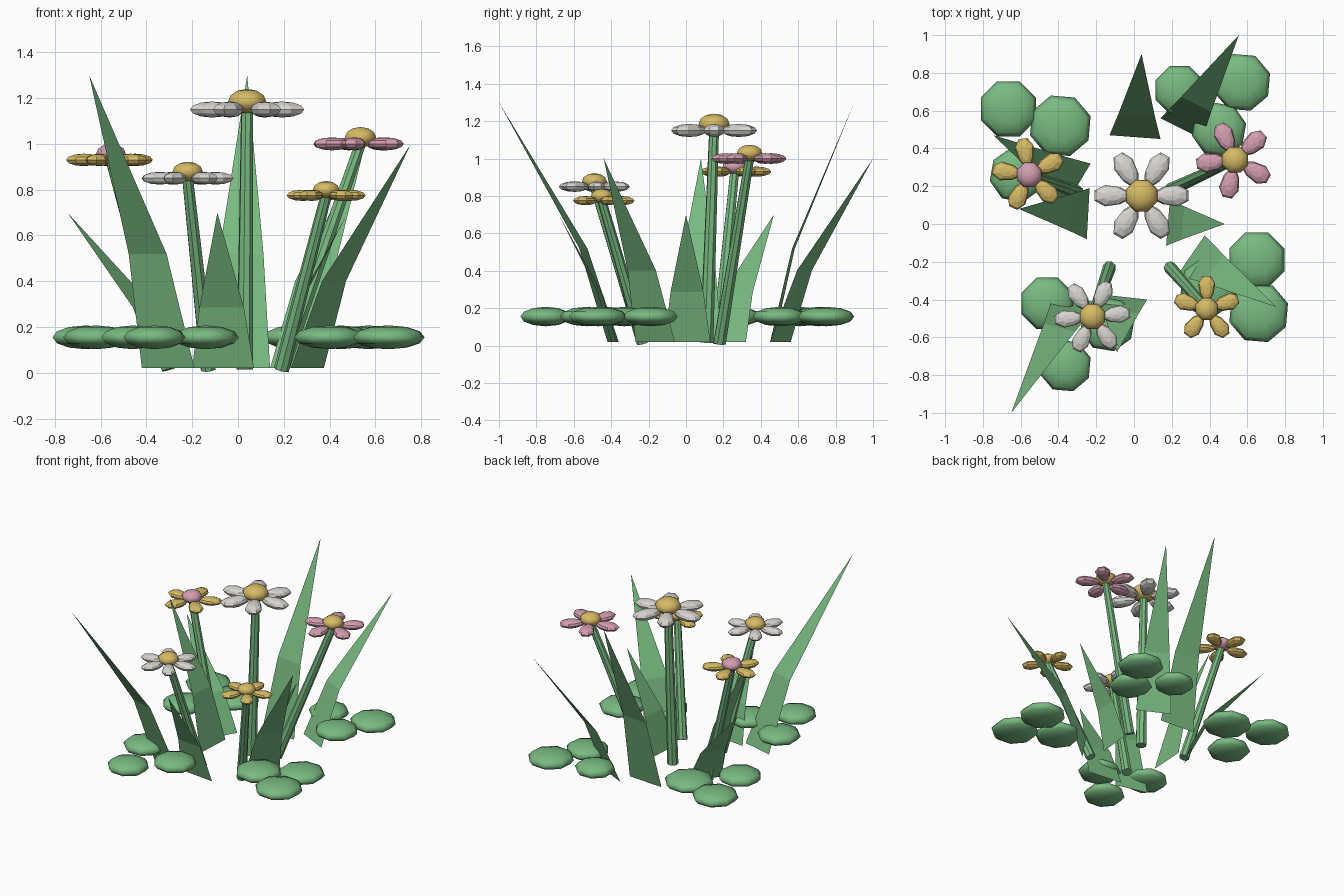
import bpy, bmesh, math
from mathutils import Vector, Matrix

if "Cube" in bpy.data.objects:
    bpy.data.objects.remove(bpy.data.objects["Cube"], do_unlink=True)


def material(name, rgb):
    m = bpy.data.materials.new(name)
    m.use_nodes = True
    m.diffuse_color = (*rgb, 1)
    bsdf = next(n for n in m.node_tree.nodes if n.type == 'BSDF_PRINCIPLED')
    bsdf.inputs["Base Color"].default_value = (*rgb, 1)
    return m


GREEN = material("leaf green", (0.19, 0.49, 0.22))
YELLOW = material("warm yellow", (0.67, 0.49, 0.13))
PINK = material("soft pink", (0.66, 0.34, 0.44))
WHITE = material("petal white", (0.68, 0.66, 0.63))


def finish(bm, name, mat, smooth=False):
    mesh = bpy.data.meshes.new(name)
    bm.to_mesh(mesh)
    bm.free()
    mesh.materials.append(mat)
    for p in mesh.polygons:
        p.use_smooth = smooth
    obj = bpy.data.objects.new(name, mesh)
    bpy.context.collection.objects.link(obj)
    return obj


def add_ball(bm, centre, size, turn=0.0, taper=0.0):
    """Low-poly squashed ball; taper widens it towards its own +x end."""
    ball = bmesh.ops.create_uvsphere(bm, u_segments=8, v_segments=6, radius=1)
    verts = ball["verts"]
    bmesh.ops.rotate(bm, verts=verts, matrix=Matrix.Rotation(math.pi / 8, 3, 'Z'))
    for v in verts:
        v.co.y *= 1 + taper * v.co.x
        v.co = Vector([a * b for a, b in zip(v.co, size)])
    place = Matrix.Translation(centre) @ Matrix.Rotation(turn, 4, 'Z')
    bmesh.ops.transform(bm, matrix=place, verts=verts)


def stem(base, top, radius):
    axis = top - base
    bm = bmesh.new()
    place = Matrix.Translation((base + top) / 2) @ axis.to_track_quat('Z', 'Y').to_matrix().to_4x4()
    bmesh.ops.create_cone(bm, cap_ends=True, segments=8, radius1=radius,
                          radius2=radius * 0.72, depth=axis.length, matrix=place)
    finish(bm, "stem", GREEN)


def flower(base, head, reach, count, start, petal_mat, heart_mat):
    head = Vector(head)
    stem(Vector((*base, 0.015)), head, 0.025 + 0.05 * reach)
    # Ring of petals
    bm = bmesh.new()
    width = 0.22 if count == 6 else 0.25
    for i in range(count):
        turn = math.radians(start) + i * math.tau / count
        out = Vector((math.cos(turn), math.sin(turn), 0))
        add_ball(bm, head + out * reach * 0.61,
                 (reach * 0.42, reach * width, reach * 0.14), turn, 0.3)
    finish(bm, "petals", petal_mat)
    # Domed heart
    bm = bmesh.new()
    add_ball(bm, head + Vector((0, 0, reach * 0.14)),
             (reach * 0.36, reach * 0.36, reach * 0.22))
    finish(bm, "flower_heart", heart_mat, True)


flower((0.03, 0.11), (0.04, 0.15, 1.15), 0.25, 6, 0, WHITE, YELLOW)
flower((0.19, 0.18), (0.535, 0.34, 1.0), 0.205, 5, 42, PINK, YELLOW)
flower((-0.3, 0.17), (-0.555, 0.26, 0.93), 0.195, 5, 28, YELLOW, PINK)
flower((-0.13, -0.23), (-0.22, -0.49, 0.85), 0.2, 6, 5, WHITE, YELLOW)
flower((0.19, -0.23), (0.385, -0.45, 0.775), 0.175, 5, 18, YELLOW, YELLOW)


def blade(a, b, tip):
    """Flat grass blade: wide foot, bent waist, pointed tip."""
    a, b, tip = Vector((*a, 0.02)), Vector((*b, 0.02)), Vector(tip)
    mid = (a + b) / 2
    lean = tip - mid
    waist = mid + Vector((lean.x * 0.26, lean.y * 0.26, lean.z * 0.39))
    half = (b - a) * 0.36
    bm = bmesh.new()
    va, vb, vc, vd, vt = [bm.verts.new(p) for p in (a, b, waist + half, waist - half, tip)]
    bm.faces.new((va, vb, vc, vd))
    bm.faces.new((vd, vc, vt))
    finish(bm, "grass_blade", GREEN)


blade((-0.42, -0.36), (-0.19, -0.42), (-0.65, -1.0, 1.3))
blade((-0.2, -0.37), (0.07, -0.4), (-0.09, -0.68, 0.7))
blade((0.23, -0.27), (0.375, -0.06), (0.755, -0.44, 1.0))
blade((0.17, -0.115), (0.19, 0.13), (0.48, 0.0, 0.7))
blade((0.36, 0.45), (0.14, 0.56), (0.555, 1.0, 1.0))
blade((0.14, 0.45), (-0.13, 0.47), (0.04, 0.9, 1.3))
blade((-0.235, 0.19), (-0.25, -0.08), (-0.61, 0.08, 1.0))
blade((-0.23, 0.32), (-0.36, 0.1), (-0.745, 0.47, 0.7))

# Clusters of three round ground leaves: x, y, radius
clusters = (
    ((-0.665, 0.61, 0.15), (-0.39, 0.52, 0.16), (-0.62, 0.26, 0.14)),
    ((0.24, 0.71, 0.13), (0.57, 0.75, 0.15), (0.45, 0.5, 0.14)),
    ((-0.46, -0.42, 0.14), (-0.365, -0.75, 0.135), (-0.14, -0.53, 0.14)),
    ((0.65, -0.19, 0.15), (0.66, -0.47, 0.155), (0.4, -0.33, 0.15)),
)
for trio in clusters:
    bm = bmesh.new()
    for i, (x, y, r) in enumerate(trio):
        add_ball(bm, Vector((x, y, 0.155)), (r * 1.05, r * 1.05, 0.052), i * 0.7)
    finish(bm, "ground_leaves", GREEN, True)
